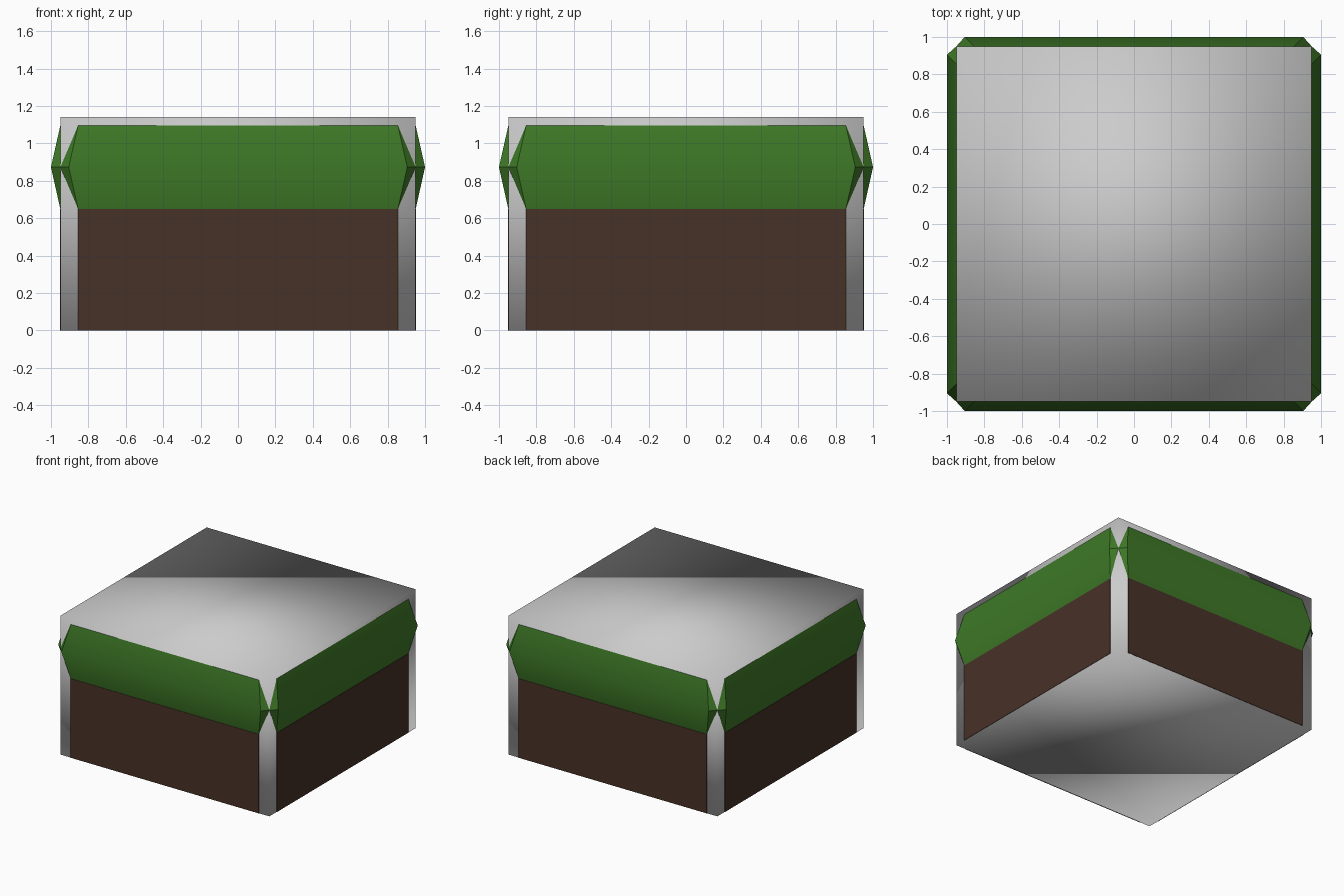
import bpy, bmesh
from mathutils import Matrix
from math import pi

if "Cube" in bpy.data.objects:
    bpy.data.objects.remove(bpy.data.objects["Cube"])

H = 0.95      # half width of the core block
W = 0.855     # half width of the side panels
Z0, ZM, Z1, ZT = 0.65, 0.873, 1.095, 1.14


def material(name, rgb):
    m = bpy.data.materials.new(name)
    m.diffuse_color = (*rgb, 1)
    m.use_nodes = True
    m.node_tree.nodes["Principled BSDF"].inputs["Base Color"].default_value = m.diffuse_color
    return m


grey = material("light grey", (0.6, 0.6, 0.6))
green = material("leaf green", (0.048, 0.19, 0.02))
brown = material("dark brown", (0.064, 0.032, 0.021))


def finish(name, bm, mat, smooth):
    bmesh.ops.recalc_face_normals(bm, faces=bm.faces)
    me = bpy.data.meshes.new(name)
    bm.to_mesh(me)
    bm.free()
    me.materials.append(mat)
    for p in me.polygons:
        p.use_smooth = smooth
    ob = bpy.data.objects.new(name, me)
    bpy.context.collection.objects.link(ob)
    return ob


# Core block, softly shaded
bm = bmesh.new()
bmesh.ops.create_cube(bm, size=1, matrix=Matrix.Translation((0, 0, ZT / 2))
                      @ Matrix.Diagonal((2 * H, 2 * H, ZT, 1)))
finish("core_block", bm, grey, True)

for i, side in enumerate(("front", "right", "back", "left")):
    turn = Matrix.Rotation(i * pi / 2, 4, 'Z')

    # Ridged green band with pointed ends that meet at the block corners
    bm = bmesh.new()
    pts = [(-W, -H, Z1), (W, -H, Z1), (H, -H, ZM), (W, -H, Z0), (-W, -H, Z0),
           (-H, -H, ZM), (-0.905, -1, ZM), (0.905, -1, ZM)]
    v = [bm.verts.new(turn @ Matrix.Translation(p).to_translation()) for p in pts]
    for f in ((0, 6, 7, 1), (6, 4, 3, 7), (1, 7, 2), (7, 3, 2),
              (0, 5, 6), (5, 4, 6), (0, 1, 2, 3, 4, 5)):
        bm.faces.new([v[k] for k in f])
    band = finish(side + "_green_band", bm, green, True)
    bpy.ops.object.select_all(action='DESELECT')
    band.select_set(True)
    bpy.context.view_layer.objects.active = band
    bpy.ops.object.shade_smooth_by_angle(angle=pi / 6)

    # Thin brown panel below the band
    bm = bmesh.new()
    bmesh.ops.create_cube(bm, size=1, matrix=turn
                          @ Matrix.Translation((0, -H, Z0 / 2))
                          @ Matrix.Diagonal((2 * W, 0.006, Z0, 1)))
    finish(side + "_brown_panel", bm, brown, False)
